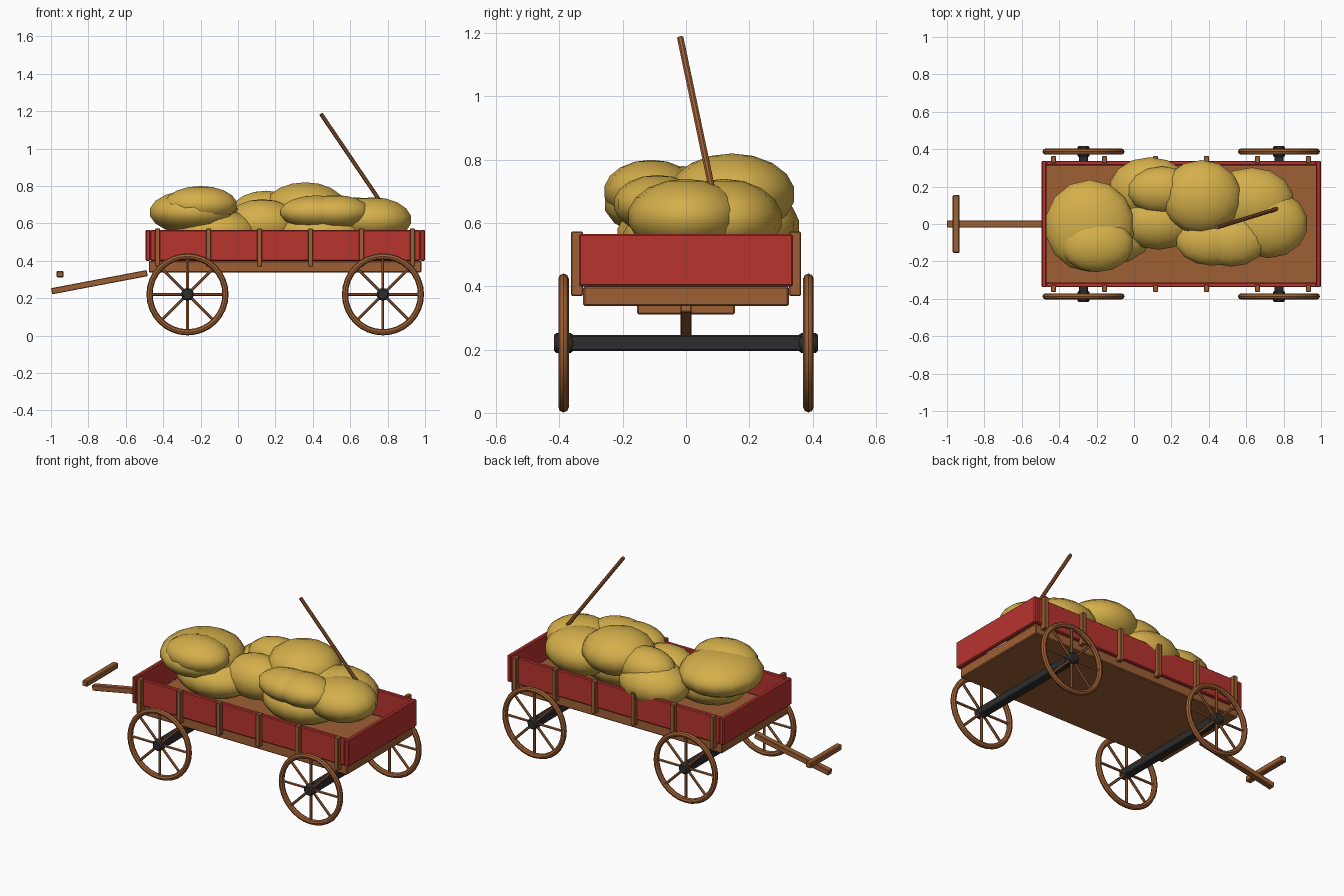
import bpy, math
from mathutils import Vector

if "Cube" in bpy.data.objects:
    bpy.data.objects.remove(bpy.data.objects["Cube"])


def material(name, rgb):
    m = bpy.data.materials.new(name)
    m.diffuse_color = (*rgb, 1)
    m.use_nodes = True
    m.node_tree.nodes["Principled BSDF"].inputs["Base Color"].default_value = m.diffuse_color
    return m


WOOD = material("brown wood", (0.34, 0.115, 0.035))
RED = material("red paint", (0.48, 0.033, 0.027))
HAY = material("golden hay", (0.66, 0.43, 0.07))
IRON = material("black iron", (0.026, 0.026, 0.027))


def finish(name, mat, smooth=False):
    o = bpy.context.object
    o.name = name
    o.data.materials.append(mat)
    if smooth:
        bpy.ops.object.shade_smooth_by_angle(angle=math.radians(40))
    return o


def box(name, mat, lo, hi, bevel=0.005):
    centre = [(a + b) / 2 for a, b in zip(lo, hi)]
    bpy.ops.mesh.primitive_cube_add(size=1, location=centre)
    o = finish(name, mat)
    for v in o.data.vertices:
        v.co = [c * (b - a) for c, a, b in zip(v.co, lo, hi)]
    if bevel:
        m = o.modifiers.new("edge", 'BEVEL')
        m.width, m.segments = bevel, 1
    return o


def rod(name, mat, p, q, r, sides=8):
    p, q = Vector(p), Vector(q)
    bpy.ops.mesh.primitive_cylinder_add(vertices=sides, radius=r, depth=(q - p).length,
                                        location=(p + q) / 2)
    o = finish(name, mat, True)
    o.rotation_euler = (q - p).to_track_quat('Z', 'Y').to_euler()
    return o


# bed floor and red panels
box("bed_floor", WOOD, (-0.477, -0.325, 0.338), (0.98, 0.325, 0.40))
box("front_panel", RED, (-0.495, -0.338, 0.40), (-0.468, 0.338, 0.565))
box("rear_panel", RED, (0.973, -0.338, 0.40), (1.0, 0.338, 0.565))
for s, side in ((-1, "right"), (1, "left")):
    a, b = sorted((s * 0.312, s * 0.338))
    box(side + "_panel", RED, (-0.47, a, 0.40), (0.975, b, 0.565))
    # upright stakes along each side
    a, b = sorted((s * 0.326, s * 0.363))
    for i in range(6):
        x = -0.43 + i * 0.2725
        box(f"{side}_stake_{i}", WOOD, (x - 0.0135, a, 0.37), (x + 0.0135, b, 0.573), 0.003)

# axles and wheels
WZ, WY = 0.221, 0.387
for x, end in ((-0.27, "front"), (0.775, "rear")):
    box(end + "_axle", IRON, (x - 0.025, -0.38, WZ - 0.025), (x + 0.025, 0.38, WZ + 0.025))
    for s, side in ((-1, "right"), (1, "left")):
        n = f"{end}_{side}"
        bpy.ops.mesh.primitive_torus_add(major_radius=0.203, minor_radius=0.0165,
                                         major_segments=32, minor_segments=8,
                                         location=(x, s * WY, WZ),
                                         rotation=(math.pi / 2, 0, 0))
        finish(n + "_wheel_rim", WOOD, True)
        hub = rod(n + "_hub", IRON, (x, s * 0.357, WZ), (x, s * 0.417, WZ), 0.034, 12)
        hub.modifiers.new("edge", 'BEVEL').width = 0.008
        for k in range(4):
            t = k * math.pi / 4
            d = Vector((math.cos(t), 0, math.sin(t))) * 0.2
            c = Vector((x, s * WY, WZ))
            rod(f"{n}_spoke_pair_{k}", WOOD, c - d, c + d, 0.008, 6)

# pulling tongue and its cross handle
tongue = box("tongue", WOOD, (-0.26, -0.018, -0.0165), (0.26, 0.018, 0.0165), 0.003)
tongue.location = (-0.741, 0, 0.286)
tongue.rotation_euler.y = -math.atan2(0.097, 0.51)
box("cross_handle", WOOD, (-0.97, -0.155, 0.311), (-0.933, 0.155, 0.346))

# heap of hay: centre and radii of each clump
clumps = [
    (-0.237, -0.01, 0.66, 0.243, 0.25, 0.12),
    (-0.2, -0.11, 0.70, 0.2, 0.15, 0.1),
    (-0.13, -0.04, 0.56, 0.24, 0.18, 0.12),
    (0.13, 0.01, 0.6, 0.2, 0.15, 0.13),
    (0.085, 0.19, 0.585, 0.22, 0.17, 0.13),
    (0.15, 0.18, 0.665, 0.19, 0.13, 0.11),
    (0.36, 0.145, 0.69, 0.22, 0.2, 0.13),
    (0.63, 0.12, 0.61, 0.23, 0.185, 0.13),
    (0.72, 0.0, 0.62, 0.213, 0.185, 0.12),
    (0.42, -0.09, 0.66, 0.2, 0.135, 0.09),
    (0.52, -0.09, 0.66, 0.19, 0.14, 0.092),
    (0.45, 0.0, 0.55, 0.25, 0.2, 0.13),
]
for i, (x, y, z, a, b, c) in enumerate(clumps):
    bpy.ops.mesh.primitive_uv_sphere_add(segments=14, ring_count=9, radius=1, location=(x, y, z))
    o = finish(f"hay_clump_{i}", HAY)
    o.scale = (a, b, c)
    bpy.ops.object.shade_smooth()

# fork handle stuck in the hay
rod("fork_handle", WOOD, (0.444, -0.018, 1.185), (0.80, 0.092, 0.66), 0.011)
